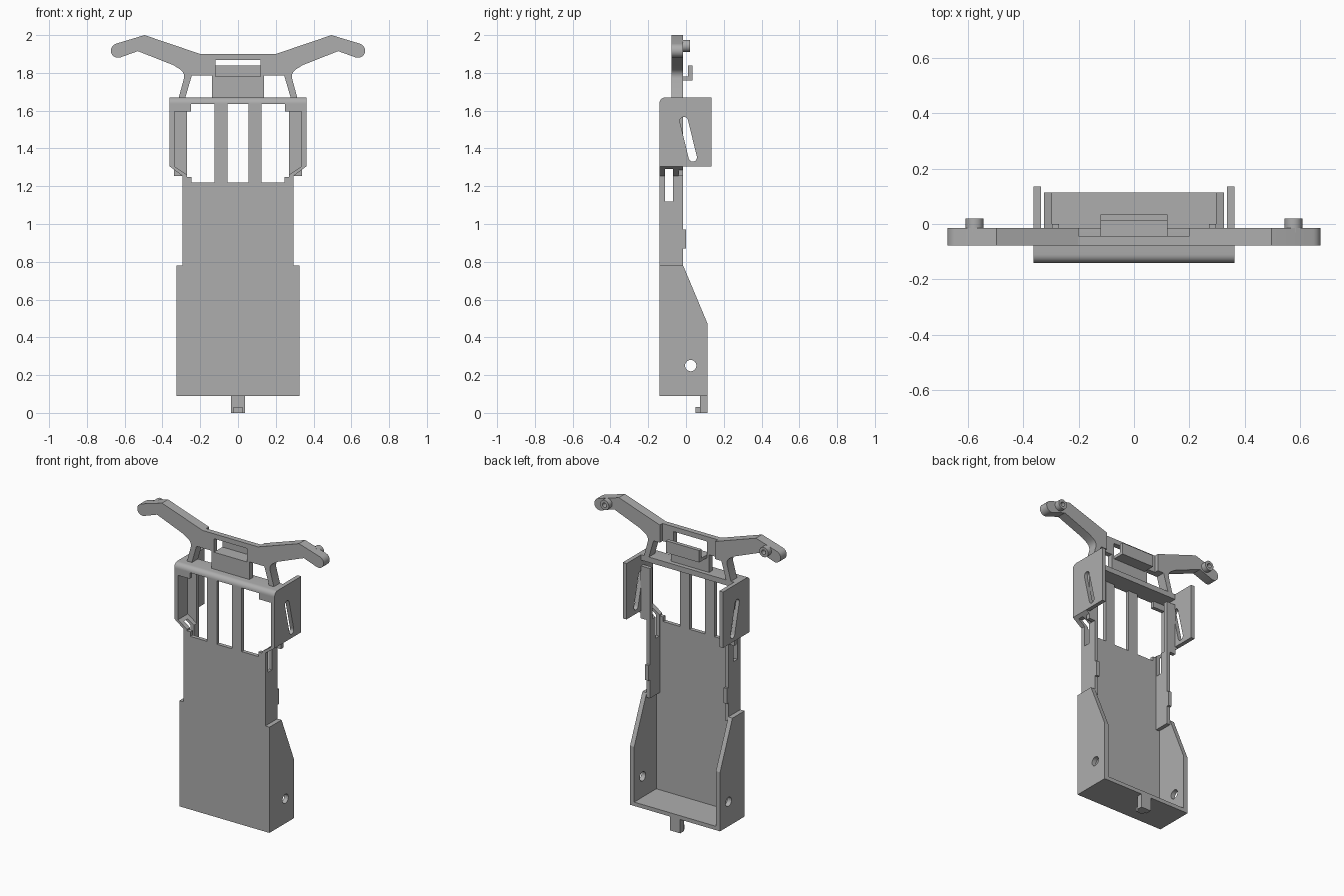
import bpy, bmesh, math
from mathutils import Vector

cube = bpy.data.objects.get("Cube")
if cube:
    bpy.data.objects.remove(cube, do_unlink=True)

GREY = (0.42, 0.42, 0.42, 1)
mat = bpy.data.materials.new("plain grey plastic")
mat.use_nodes = True
mat.diffuse_color = GREY
mat.node_tree.nodes["Principled BSDF"].inputs["Base Color"].default_value = GREY

FRONT, REAR, PLATE = -0.14, -0.015, -0.115


def prism(name, outline, lo, hi, axis="y"):
    """Extrude an outline: (x, z) points along y, or (y, z) points along x."""
    bm = bmesh.new()

    def place(p, d):
        return (p[0], d, p[1]) if axis == "y" else (d, p[0], p[1])
    a = [bm.verts.new(place(p, lo)) for p in outline]
    b = [bm.verts.new(place(p, hi)) for p in outline]
    bm.faces.new(a)
    bm.faces.new(b[::-1])
    for i in range(len(a)):
        j = (i + 1) % len(a)
        bm.faces.new((a[i], b[i], b[j], a[j]))
    bmesh.ops.recalc_face_normals(bm, faces=bm.faces)
    mesh = bpy.data.meshes.new(name)
    bm.to_mesh(mesh)
    bm.free()
    mesh.materials.append(mat)
    ob = bpy.data.objects.new(name, mesh)
    bpy.context.collection.objects.link(ob)
    return ob


def box(name, x0, x1, y0, y1, z0, z1):
    return prism(name, [(x0, z0), (x1, z0), (x1, z1), (x0, z1)], y0, y1)


def arc(cx, cz, r, start, end, n=10):
    return [(cx + r * math.cos(math.radians(start + (end - start) * i / n)),
             cz + r * math.sin(math.radians(start + (end - start) * i / n)))
            for i in range(n + 1)]


def cut(ob, cutter):
    mod = ob.modifiers.new("cut", "BOOLEAN")
    mod.operation, mod.solver, mod.object = "DIFFERENCE", "EXACT", cutter
    bpy.context.view_layer.objects.active = ob
    bpy.ops.object.modifier_apply(modifier=mod.name)
    bpy.data.objects.remove(cutter, do_unlink=True)


def smooth(ob):
    bpy.ops.object.select_all(action="DESELECT")
    ob.select_set(True)
    bpy.context.view_layer.objects.active = ob
    bpy.ops.object.shade_smooth_by_angle(angle=math.radians(35))


def flip(points, s):
    return [(s * x, z) for x, z in points]


# Tray: front panel, floor and bottom latch
half = [(0.325, 0.09), (0.325, 0.7), (0.318, 0.78), (0.295, 0.78), (0.295, 1.22)]
prism("front_panel", half + flip(half[::-1], -1), FRONT, PLATE)
box("tray_floor", -0.325, 0.325, FRONT, 0.113, 0.09, 0.115)
box("latch_stem", -0.037, 0.037, 0.075, 0.113, 0, 0.1)
box("latch_lip", -0.025, 0.025, 0.05, 0.08, 0, 0.03)

# Rounded crossbar above the windows
bar = [(REAR, 1.635), (REAR, 1.67)] + arc(FRONT + 0.03, 1.64, 0.03, 90, 180, 6) + [(FRONT, 1.635)]
smooth(prism("crossbar", bar, -0.362, 0.362, "x"))

for s, side in ((1, "left"), (-1, "right")):
    def span(a, b):
        return sorted((s * a, s * b))

    # Lower side wall with a round hole
    wall = prism(side + "_lower_wall", [(FRONT, 0.09), (0.113, 0.09), (0.113, 0.475),
                 (REAR, 0.78), (FRONT, 0.78)], *span(0.295, 0.325), "x")
    cut(wall, prism("hole_cutter", arc(0.025, 0.25, 0.03, 0, 345, 23), *span(0.2, 0.4), "x"))

    # Upper side wall, flaring outward to carry the clip plate
    flare = [(0.27, 0.75), (0.295, 0.75), (0.295, 1.255), (0.362, 1.305),
             (0.335, 1.305), (0.27, 1.26)]
    wall = prism(side + "_upper_wall", flip(flare, s), FRONT, REAR)
    cut(wall, box("slot_cutter", *span(0.2, 0.4), -0.11, -0.07, 1.12, 1.29))
    box(side + "_wall_catch", *span(0.27, 0.295), -0.02, 0.0, 0.87, 0.97)

    # Window corners, rear flange and slats
    box(side + "_window_foot", *span(0.245, 0.28), FRONT, PLATE, 1.2, 1.25)
    box(side + "_window_corner", *span(0.25, 0.34), FRONT, PLATE, 1.595, 1.64)
    box(side + "_rear_flange", *span(0.27, 0.338), -0.04, REAR, 1.255, 1.597)
    box(side + "_window_slat", *span(0.055, 0.125), FRONT, PLATE, 1.21, 1.64)

    # Clip plate with a tilted rounded slot
    plate = prism(side + "_clip_plate", [(0.135, 1.305), (0.135, 1.67)]
                  + arc(FRONT + 0.03, 1.64, 0.03, 90, 180, 6)
                  + [(FRONT, 1.305)], *span(0.335, 0.362), "x")
    slot = arc(-0.011, 1.545, 0.022, 12, 192) + arc(0.036, 1.352, 0.022, 192, 372)
    cut(plate, prism("slot_cutter", slot, *span(0.3, 0.4), "x"))

    # Swept arm and its leg down to the crossbar
    arm = ([(0.2, 1.9), (0.495, 2.0)] + arc(0.635, 1.918, 0.038, 72, -108)
           + [(0.53, 1.915), (0.34, 1.84)] + arc(0.33, 1.78, 0.045, 120, 190, 5)
           + [(0.315, 1.665), (0.28, 1.665), (0.245, 1.785), (0.2, 1.785)])
    smooth(prism(side + "_arm", flip(arm, s), -0.078, REAR))
    box(side + "_bridge_post", *span(0.12, 0.205), -0.078, -0.043, 1.785, 1.9)

    # Hollow peg on the back of the arm
    peg = prism(side + "_peg", flip(arc(0.575, 1.943, 0.032, 0, 345, 23), s), -0.03, 0.02)
    cut(peg, prism("bore_cutter", flip(arc(0.575, 1.943, 0.015, 0, 345, 23), s), -0.012, 0.05))
    smooth(peg)

# Central bridge with window, lower panel and rear hook
box("bridge_top", -0.12, 0.12, -0.078, -0.043, 1.868, 1.9)
box("neck_panel", -0.137, 0.137, -0.078, -0.043, 1.665, 1.765)
for s, side in ((1, "left"), (-1, "right")):
    x0, x1 = sorted((s * 0.12, s * 0.137))
    box(side + "_neck_post", x0, x1, -0.078, -0.043, 1.76, 1.79)
box("hook_shelf", -0.12, 0.12, -0.078, 0.035, 1.76, 1.78)
box("hook_back", -0.12, 0.12, 0.01, 0.035, 1.76, 1.838)
